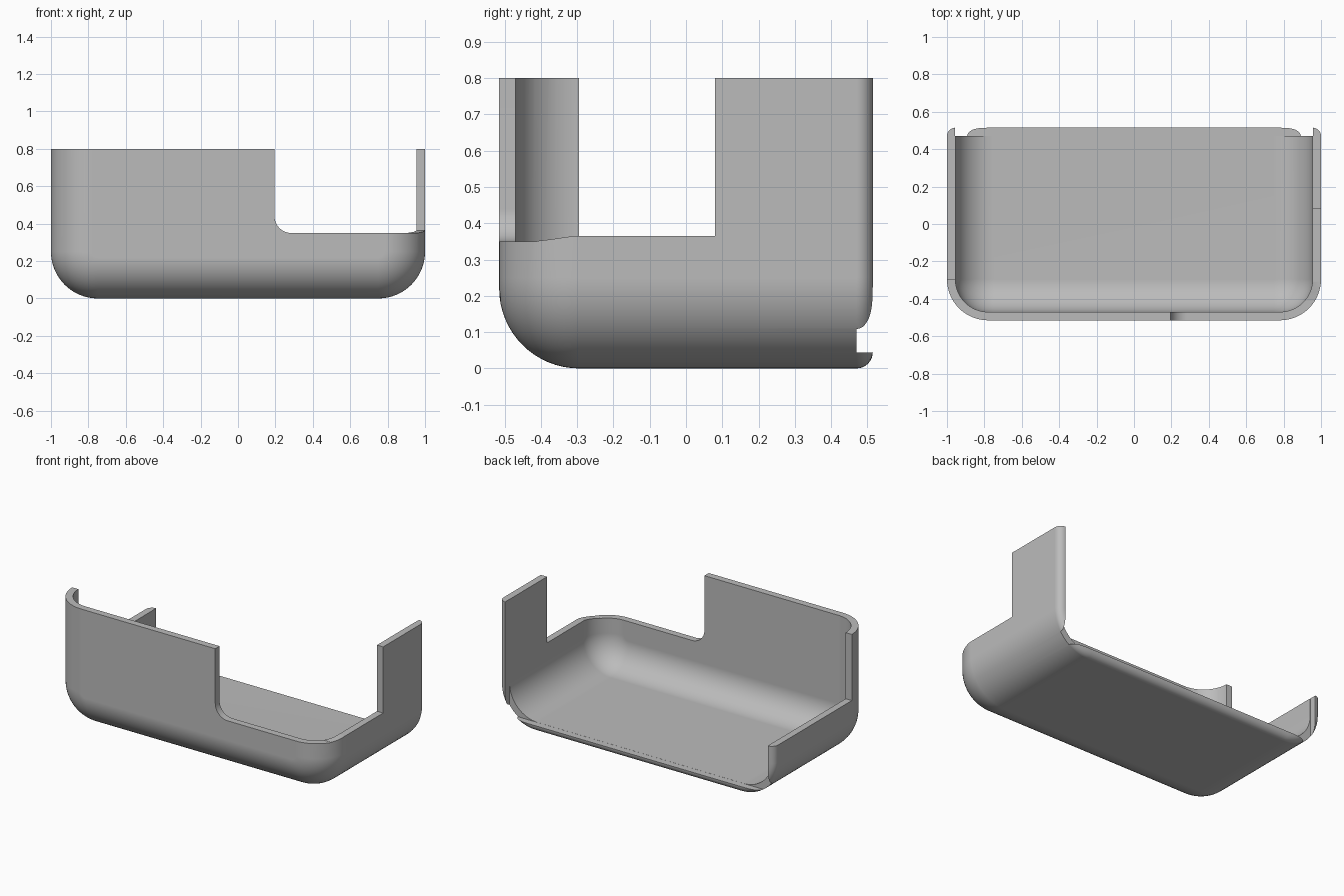
import bpy, bmesh
from math import sin, cos, pi

cube = bpy.data.objects.get("Cube")
if cube:
    bpy.data.objects.remove(cube, do_unlink=True)

WALL = 0.045      # shell thickness
HALF_Y = 0.515    # half depth
TOP = 0.8         # tall rim height
EDGE_R = 0.25     # lower side edges
FRONT_R = 0.22    # front edges
STEPS = 16

plastic = bpy.data.materials.new("light_grey")
plastic.use_nodes = True
grey = (0.5, 0.5, 0.5, 1)
plastic.diffuse_color = grey
plastic.node_tree.nodes["Principled BSDF"].inputs["Base Color"].default_value = grey


def make_object(name, bm):
    bmesh.ops.recalc_face_normals(bm, faces=bm.faces)
    mesh = bpy.data.meshes.new(name)
    bm.to_mesh(mesh)
    bm.free()
    mesh.materials.append(plastic)
    obj = bpy.data.objects.new(name, mesh)
    bpy.context.collection.objects.link(obj)
    return obj


def u_section(inset, top):
    """U-shaped cross-section, offset inwards, as (x, z) points."""
    r, c = EDGE_R - inset, 1 - EDGE_R
    arc = [(c + r * cos(a), EDGE_R - r * sin(a))
           for a in (pi / 2 * i / STEPS for i in range(STEPS + 1))]
    right = [(1 - inset, top)] + arc
    return right + [(-x, z) for x, z in reversed(right)]


def loft(name, stations, top):
    """Skin U sections along y; stations are (y, inset)."""
    bm = bmesh.new()
    rings = [[bm.verts.new((x, y, z)) for x, z in u_section(d, top)]
             for y, d in stations]
    for a, b in zip(rings, rings[1:]):
        for i in range(len(a)):
            j = (i + 1) % len(a)
            bm.faces.new((a[i], a[j], b[j], b[i]))
    bm.faces.new(rings[0])
    bm.faces.new(rings[-1])
    return make_object(name, bm)


def prism(name, points, axis, start, end):
    """Extrude a profile along x (points are y, z) or y (points are x, z)."""
    bm = bmesh.new()
    place = (lambda t, p: (t, p[0], p[1])) if axis == "x" else (lambda t, p: (p[0], t, p[1]))
    face = bm.faces.new([bm.verts.new(place(start, p)) for p in points])
    out = bmesh.ops.extrude_face_region(bm, geom=[face])
    shift = place(end - start, (0, 0))
    bmesh.ops.translate(bm, vec=shift, verts=[
        v for v in out["geom"] if isinstance(v, bmesh.types.BMVert)])
    return make_object(name, bm)


def front_round(offset):
    """Stations of the rounded front edge at a depth inside the skin."""
    r = FRONT_R - offset
    return [(-HALF_Y + FRONT_R - r * cos(a), FRONT_R - r * cos(pi / 2 - a))
            for a in (pi / 2 * i / STEPS for i in range(STEPS + 1))]


# Outer body with rounded front and small rounded back edge
back_round = [(HALF_Y - WALL + WALL * sin(a), WALL * (1 - cos(a)))
              for a in (pi / 2 * i / 8 for i in range(9))]
tray = loft("tray_shell", front_round(0) + back_round, TOP)

# Hollow interior
cavity = loft("cavity_cutter", front_round(WALL) + [(0.49, WALL)], 1.2)

# Open back
w, f = 0.956, 0.0445
back = prism("back_opening_cutter", [(-w, f), (w, f), (w, 1.3), (-w, 1.3)],
             "y", HALF_Y - WALL, 0.7)

# Lowered front with a rounded inner corner
r, x0, z0 = 0.09, 0.195, 0.35
corner = [(x0 + r - r * cos(a), z0 + r - r * sin(a))
          for a in (pi / 2 * i / 10 for i in range(11))]
front = prism("front_notch_cutter", [(x0, 1.4)] + corner + [(1.3, z0), (1.3, 1.4)],
              "y", -0.8, -0.41)

# Lowered sides: left rises gently from the front notch, right runs to the back
LOW = 0.365
left = prism("left_notch_cutter",
             [(-0.42, 1.5), (-0.42, z0), (-0.37, 0.356), (-0.31, LOW), (0.08, LOW), (0.08, 1.5)],
             "x", 0.7, 1.4)
right = prism("right_notch_cutter",
              [(-0.295, 1.5), (-0.295, LOW), (0.8, LOW), (0.8, 1.5)], "x", -1.4, -0.7)

# Apply the cuts
bpy.ops.object.select_all(action="DESELECT")
bpy.context.view_layer.objects.active = tray
tray.select_set(True)
for cutter in (cavity, back, front, left, right):
    mod = tray.modifiers.new(cutter.name, "BOOLEAN")
    mod.operation = "DIFFERENCE"
    mod.solver = "EXACT"
    mod.object = cutter
    bpy.ops.object.modifier_apply(modifier=mod.name)
    bpy.data.objects.remove(cutter, do_unlink=True)

# Smooth curves, crisp cut edges
bpy.ops.object.shade_smooth_by_angle(angle=pi / 6)
weighted = tray.modifiers.new("weighted_normals", "WEIGHTED_NORMAL")
weighted.keep_sharp = True
